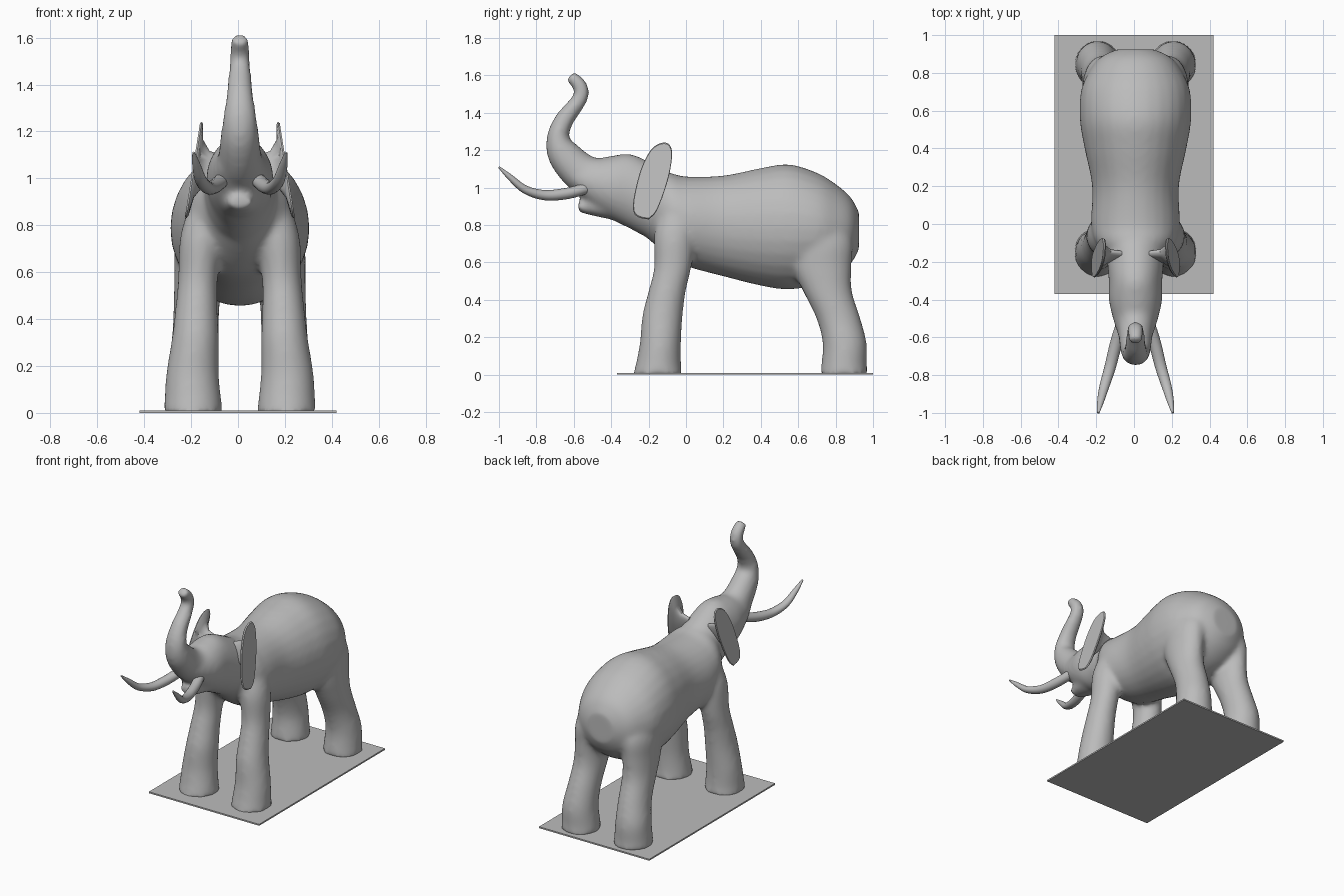
import bpy, bmesh, math
from mathutils import Vector

cube = bpy.data.objects.get("Cube")
if cube:
    bpy.data.objects.remove(cube, do_unlink=True)

grey = bpy.data.materials.new("stone grey")
grey.use_nodes = True
GREY = (0.5, 0.5, 0.5, 1)
grey.diffuse_color = GREY
grey.node_tree.nodes["Principled BSDF"].inputs["Base Color"].default_value = GREY
MID = 0.008  # centre line of the animal


def spline(rows, steps=5):
    """Smooth interpolation through rows of numbers."""
    rows = [Vector(r) for r in rows]
    out = []
    for i in range(len(rows) - 1):
        a, b = rows[max(i - 1, 0)], rows[i]
        c, d = rows[i + 1], rows[min(i + 2, len(rows) - 1)]
        for k in range(steps):
            t = k / steps
            out.append(0.5 * (2 * b + (c - a) * t + (2 * a - 5 * b + 4 * c - d) * t * t
                              + (3 * b - a - 3 * c + d) * t ** 3))
    return out + [rows[-1]]


def skin(bm, rings):
    """Join rings of points into a closed tube."""
    loops = [[bm.verts.new(p) for p in ring] for ring in rings]
    n = len(loops[0])
    for a, b in zip(loops, loops[1:]):
        for i in range(n):
            j = (i + 1) % n
            bm.faces.new((a[i], a[j], b[j], b[i]))
    bm.faces.new(loops[0])
    bm.faces.new(loops[-1])


def loft(bm, rows, normal=None, sides=28):
    """Tube through rows of x, y, z, side radius, other radius."""
    rows = spline(rows)
    rings = []
    for i, r in enumerate(rows):
        centre = Vector(r[:3])
        along = Vector(normal) if normal else (
            Vector(rows[min(i + 1, len(rows) - 1)][:3]) - Vector(rows[max(i - 1, 0)][:3]))
        v = along.cross(Vector((1, 0, 0))).normalized()
        u = v.cross(along).normalized()
        angles = [2 * math.pi * k / sides for k in range(sides)]
        rings.append([centre + u * r[3] * math.cos(a) + v * r[4] * math.sin(a) for a in angles])
    skin(bm, rings)


def finish(name, bm):
    bmesh.ops.recalc_face_normals(bm, faces=bm.faces)
    mesh = bpy.data.meshes.new(name)
    bm.to_mesh(mesh)
    bm.free()
    mesh.materials.append(grey)
    ob = bpy.data.objects.new(name, mesh)
    bpy.context.collection.objects.link(ob)
    return ob


def smooth(ob, angle):
    bpy.ops.object.select_all(action="DESELECT")
    ob.select_set(True)
    bpy.context.view_layer.objects.active = ob
    bpy.ops.object.shade_smooth_by_angle(angle=math.radians(angle))


# Body: torso, head, jaw, trunk and legs blended into one skin
bm = bmesh.new()
torso = [(-.22, .90, .12, .16), (-.1, .86, .21, .22), (0, .82, .235, .24), (.2, .795, .23, .27),
         (.4, .79, .27, .315), (.55, .79, .295, .335), (.7, .78, .29, .3), (.8, .77, .25, .25),
         (.88, .77, .19, .18), (.925, .77, .1, .1)]
head = [(-.05, .87, .16, .19), (-.2, .935, .15, .205), (-.3, .98, .142, .2), (-.4, 1.0, .142, .17),
        (-.5, 1.02, .12, .13), (-.6, 1.06, .09, .075)]
for rows in (torso, head):
    loft(bm, [(MID, y, z, a, b) for y, z, a, b in rows], (0, 1, 0))
loft(bm, [(MID, -.35, .9, .1, .08), (MID, -.48, .9, .075, .055), (MID, -.575, .898, .05, .03)])
trunk = [(-.45, 1.03, .12, .12), (-.56, 1.08, .095, .105), (-.655, 1.18, .082, .088),
         (-.685, 1.27, .07, .06), (-.652, 1.36, .057, .052), (-.595, 1.435, .05, .045),
         (-.557, 1.5, .045, .04), (-.575, 1.555, .042, .04), (-.622, 1.597, .036, .032)]
loft(bm, [(MID, *row) for row in trunk])

# Legs: side offset, y, z, side radius, front radius
front_leg = [(.2, -.15, 0, .128, .135), (.2, -.148, .05, .122, .122), (.202, -.137, .17, .112, .11),
             (.19, -.125, .32, .1, .108), (.185, -.1, .45, .09, .1), (.178, -.07, .58, .085, .1),
             (.16, -.06, .75, .095, .11), (.12, -.04, .9, .09, .1)]
back_leg = [(.2, .845, 0, .125, .13), (.2, .845, .05, .12, .122), (.202, .848, .17, .11, .118),
            (.192, .815, .3, .1, .118), (.185, .755, .45, .098, .132), (.18, .725, .58, .1, .16),
            (.165, .72, .72, .11, .17), (.12, .7, .88, .1, .13)]
for side in (-1, 1):
    for leg in (front_leg, back_leg):
        loft(bm, [(MID + side * row[0], *row[1:]) for row in leg], (0, 0, 1))
body = finish("body", bm)
remesh = body.modifiers.new("blend", "REMESH")
remesh.mode = "VOXEL"
remesh.voxel_size = .014
remesh.use_smooth_shade = True
relax = body.modifiers.new("relax", "SMOOTH")
relax.factor = .5
relax.iterations = 14

# Ears: leaning ovals that narrow to a stalk on the neck
ear_line = [(-.2, .83), (-.155, .88), (-.1, 1.03), (-.075, 1.16), (-.085, 1.225), (-.125, 1.24),
            (-.185, 1.205), (-.24, 1.1), (-.278, .95), (-.28, .87), (-.25, .84)]
tusk = [(.05, -.47, 1.02, .03, .03), (.085, -.57, .985, .032, .03), (.11, -.66, .965, .032, .03),
        (.135, -.76, .96, .03, .027), (.165, -.86, .99, .026, .022), (.185, -.94, 1.055, .018, .016),
        (.197, -1.0, 1.11, .006, .005)]
outline = spline(ear_line + ear_line[:1], 4)[:-1]
for side, word in ((-1, "right"), (1, "left")):
    bm = bmesh.new()
    rings = []
    for inset, size in ((.12, .25), (.06, .35), (.025, .6), (.014, .95), (.007, 1), (0, .97)):
        ring = []
        for y, z in outline:
            y, z = -.165 + (y + .165) * size, 1.05 + (z - 1.05) * size
            ring.append((MID + side * (.235 - .16 * (z - .83) - inset), y, z))
        rings.append(ring)
    skin(bm, rings)
    smooth(finish(word + "_ear", bm), 40)

    bm = bmesh.new()
    loft(bm, [(MID + side * row[0], *row[1:]) for row in tusk], sides=16)
    smooth(finish(word + "_tusk", bm), 50)

# Base plate
bm = bmesh.new()
bmesh.ops.create_cube(bm, size=1)
for v in bm.verts:
    v.co = (v.co.x * .84, v.co.y * 1.37 + .315, (v.co.z + .5) * .01)
finish("base_plate", bm)
